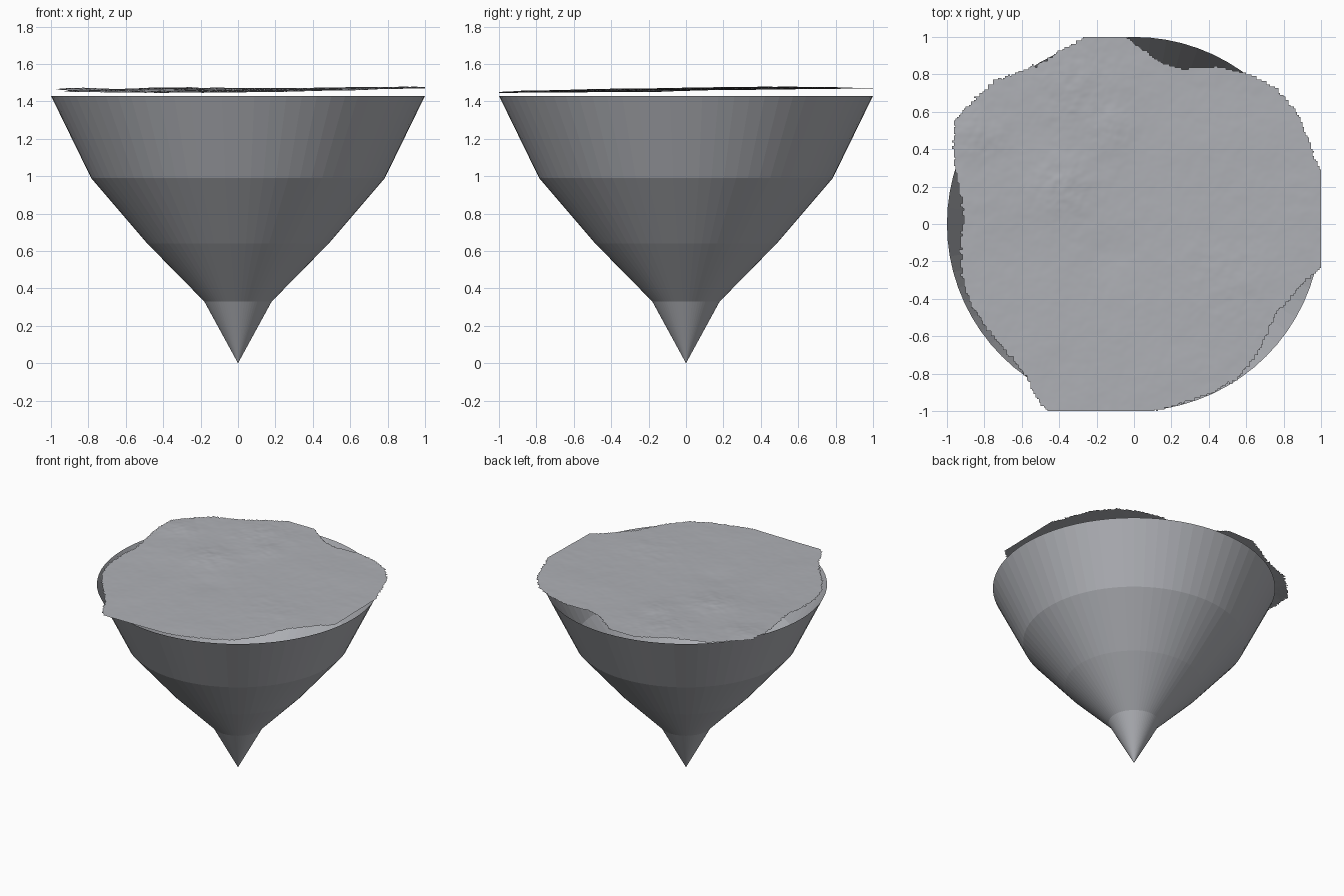
import bpy, bmesh, math
from mathutils import Vector, noise

if "Cube" in bpy.data.objects:
    bpy.data.objects.remove(bpy.data.objects["Cube"])

grey = bpy.data.materials.new("slate grey")
grey.diffuse_color = (0.43, 0.44, 0.47, 1)
grey.use_nodes = True
grey.node_tree.nodes["Principled BSDF"].inputs["Base Color"].default_value = grey.diffuse_color


def finish(bm, name, smooth):
    me = bpy.data.meshes.new(name)
    for f in bm.faces:
        f.smooth = smooth
    bm.to_mesh(me)
    bm.free()
    me.materials.append(grey)
    ob = bpy.data.objects.new(name, me)
    bpy.context.collection.objects.link(ob)
    return ob


# Funnel: open stepped cone, thin single shell
SIDES = 72
PROFILE = [(0.18, 0.33), (0.485, 0.64), (0.785, 0.99), (1.0, 1.43)]
bm = bmesh.new()
tip = bm.verts.new((0, 0, 0))
rings = [[bm.verts.new((r * math.cos(2 * math.pi * i / SIDES),
                        r * math.sin(2 * math.pi * i / SIDES), z))
          for i in range(SIDES)] for r, z in PROFILE]
for i in range(SIDES):
    j = (i + 1) % SIDES
    bm.faces.new((tip, rings[0][j], rings[0][i]))
    for lo, hi in zip(rings, rings[1:]):
        bm.faces.new((lo[i], lo[j], hi[j], hi[i]))
finish(bm, "funnel_shell", False)

# Terrain: fine grid trimmed to a ragged outline
OUTLINE = [(1.01, 0.28), (1.01, -0.23), (0.93, -0.29), (0.85, -0.38), (0.75, -0.49),
           (0.70, -0.62), (0.64, -0.72), (0.55, -0.83), (0.42, -0.90), (0.25, -0.96),
           (0.08, -1.01), (-0.45, -1.01), (-0.52, -0.93), (-0.57, -0.83), (-0.66, -0.71),
           (-0.78, -0.57), (-0.87, -0.44), (-0.92, -0.28), (-0.93, -0.13), (-0.91, 0.03),
           (-0.94, 0.20), (-0.97, 0.40), (-0.96, 0.55), (-0.87, 0.65), (-0.74, 0.77),
           (-0.56, 0.83), (-0.40, 0.92), (-0.25, 1.01), (-0.05, 1.01), (0.05, 0.93),
           (0.15, 0.86), (0.27, 0.83), (0.45, 0.84), (0.62, 0.80), (0.76, 0.73),
           (0.87, 0.60), (0.94, 0.43), (0.99, 0.30)]


def inside(x, y):
    hit = False
    for (x1, y1), (x2, y2) in zip(OUTLINE, OUTLINE[1:] + OUTLINE[:1]):
        if (y1 > y) != (y2 > y) and x < x1 + (y - y1) * (x2 - x1) / (y2 - y1):
            hit = not hit
    return hit


# Mountains and valleys: x, y, radius, height
HILLS = [(-0.30, 0.75, 0.22, 0.008), (-0.85, 0.48, 0.15, 0.009), (-0.38, 0.20, 0.16, 0.012),
         (-0.12, 0.50, 0.12, 0.008), (-0.14, -0.15, 0.12, -0.006), (0.50, -0.30, 0.20, 0.004),
         (-0.75, -0.35, 0.25, -0.004)]


def height(x, y):
    z = 1.460 + 0.011 * y + 0.013 * max(x, -0.2)
    rough = 0.25
    for hx, hy, r, h in HILLS:
        g = math.exp(-((x - hx) ** 2 + (y - hy) ** 2) / (r * r))
        z += h * g
        rough += max(h, 0) * 70 * g
    p = Vector((x, y, 0.3))
    z += 0.003 * noise.noise(p * 3.5)
    z += 0.0035 * rough * noise.fractal(p * 12, 0.9, 2.0, 3)
    return min(max(z, 1.44), 1.49)


bm = bmesh.new()
bmesh.ops.create_grid(bm, x_segments=220, y_segments=220, size=1.0)
outside = []
for f in bm.faces:
    c = f.calc_center_median()
    jag = 0.014 * noise.noise(c * 45)
    k = 1 + jag
    if not inside(c.x * k, c.y * k):
        outside.append(f)
bmesh.ops.delete(bm, geom=outside, context='FACES')
for v in bm.verts:
    v.co.z = height(v.co.x, v.co.y)
finish(bm, "terrain_sheet", True)
